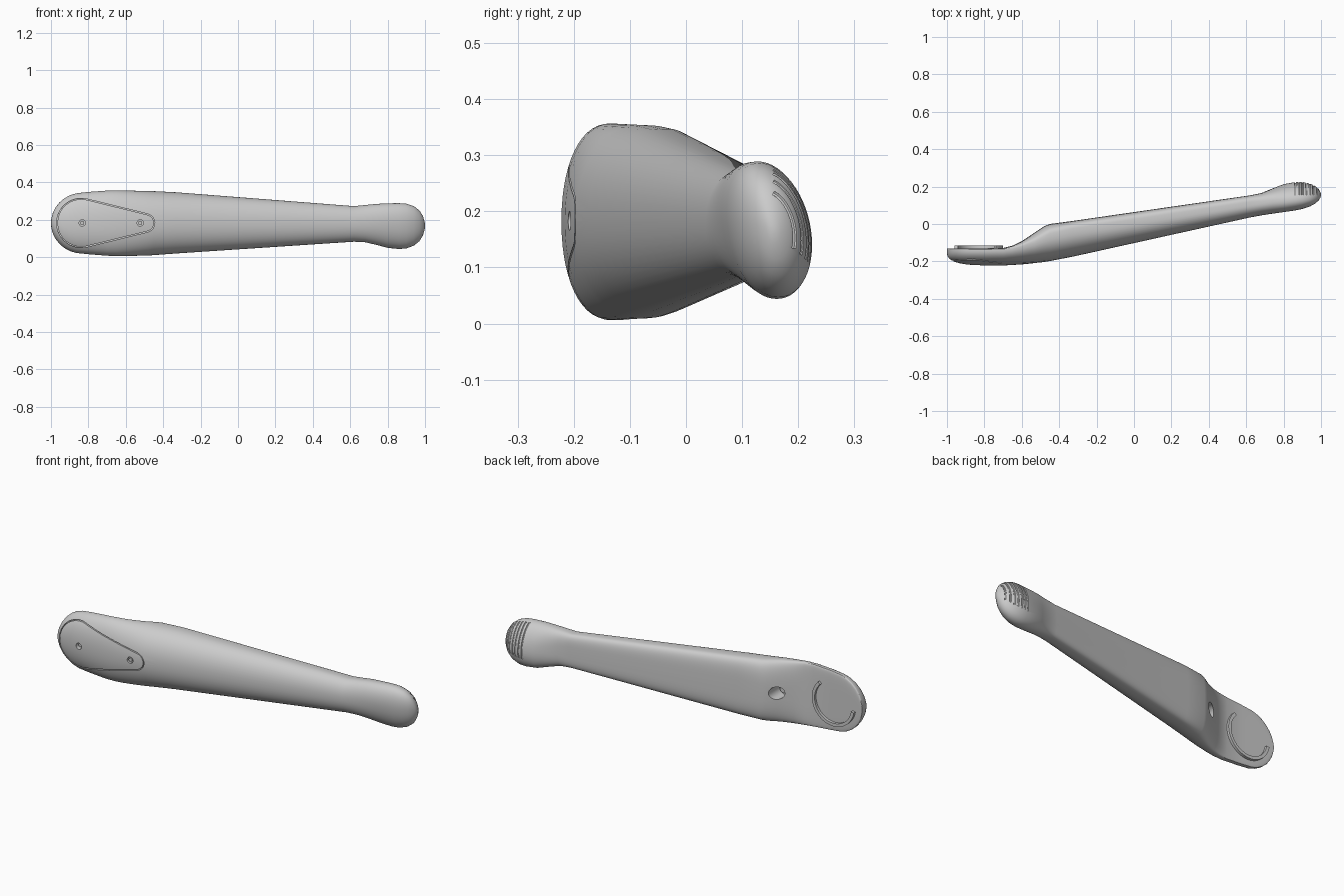
import bpy, bmesh
from math import sin, cos, pi, radians, acos, copysign

if "Cube" in bpy.data.objects:
    bpy.data.objects.remove(bpy.data.objects["Cube"])

N = 56


def loft(name, rings, closed=False):
    """Skin a list of equal-sized point rings, capping the ends if open."""
    bm = bmesh.new()
    vs = [[bm.verts.new(p) for p in r] for r in rings]
    n = len(rings[0])
    for i in range(len(vs) if closed else len(vs) - 1):
        a, b = vs[i], vs[(i + 1) % len(vs)]
        for k in range(n):
            bm.faces.new((a[k], a[(k + 1) % n], b[(k + 1) % n], b[k]))
    if not closed:
        bm.faces.new(vs[0])
        bm.faces.new(vs[-1])
    bmesh.ops.recalc_face_normals(bm, faces=bm.faces)
    me = bpy.data.meshes.new(name)
    bm.to_mesh(me)
    bm.free()
    ob = bpy.data.objects.new(name, me)
    bpy.context.collection.objects.link(ob)
    return ob


def band(name, path, width, y0, y1, closed=False):
    """Rectangular band along a path of (cx, cz, radius, angle) in the xz plane."""
    rings = []
    for cx, cz, r, a in path:
        o = (cx + r * cos(a), cz + r * sin(a))
        i = (cx + (r - width) * cos(a), cz + (r - width) * sin(a))
        rings.append([(o[0], y0, o[1]), (i[0], y0, i[1]),
                      (i[0], y1, i[1]), (o[0], y1, o[1])])
    return loft(name, rings, closed)


def cylinder(name, x, z, r, y0, y1, n=24):
    return loft(name, [[(x + r * cos(2 * pi * k / n), y, z + r * sin(2 * pi * k / n))
                        for k in range(n)] for y in (y0, y1)])


# Body stations: x, z low, z high, y front, y widest, y back, back squareness
stations = []
for d in (87, 80, 70, 60, 48, 36, 24, 12):      # rounded pivot end
    c, s = cos(radians(d)), sin(radians(d))
    stations.append((-0.83 - 0.17 * s, 0.182 - 0.163 * c, 0.182 + 0.163 * c,
                     -0.15 - 0.07 * c ** 0.7, -0.14, -0.13, 5))
stations += [
    (-0.80, 0.016, 0.349, -0.222, -0.14, -0.13, 5),
    (-0.70, 0.008, 0.356, -0.222, -0.138, -0.128, 5),
    (-0.65, 0.006, 0.357, -0.219, -0.132, -0.116, 4),
    (-0.60, 0.006, 0.356, -0.216, -0.12, -0.092, 3),
    (-0.53, 0.008, 0.355, -0.209, -0.10, -0.045, 2.8),
    (-0.48, 0.009, 0.354, -0.203, -0.08, -0.012, 3),
    (-0.45, 0.011, 0.353, -0.198, -0.07, 0.0, 3.4),
    (-0.33, 0.020, 0.347, -0.175, -0.045, 0.016, 4),
    (0.62, 0.083, 0.273, 0.035, 0.10, 0.153, 4),
    (0.68, 0.080, 0.279, 0.046, 0.11, 0.165, 3.2),
    (0.74, 0.066, 0.285, 0.056, 0.125, 0.188, 2.6),
    (0.80, 0.050, 0.288, 0.066, 0.138, 0.210, 2.2),
    (0.86, 0.044, 0.289, 0.075, 0.145, 0.222, 2),
    (0.90, 0.047, 0.286, 0.083, 0.148, 0.223, 2),
    (0.94, 0.062, 0.273, 0.096, 0.150, 0.215, 2),
    (0.97, 0.086, 0.250, 0.112, 0.152, 0.201, 2),
    (0.988, 0.115, 0.222, 0.128, 0.153, 0.185, 2),
    (0.997, 0.143, 0.193, 0.143, 0.154, 0.169, 2),
    (1.0, 0.160, 0.176, 0.150, 0.155, 0.160, 2)]


def section(x, a):
    """Point on the body at x; angle a = 0 top, pi/2 back, pi bottom."""
    for p, q in zip(stations, stations[1:]):
        if x <= q[0]:
            break
    t = max(0, (x - p[0]) / (q[0] - p[0]))
    _, lo, hi, yf, ym, yb, n = [u + (v - u) * t for u, v in zip(p, q)]
    c, s = cos(a), sin(a)
    if s < 0:
        n, yb = 2.15, yf
    h = (hi - lo) / 2
    dz = h * copysign(abs(c) ** (2 / n), c)
    y = ym + (yb - ym) * abs(s) ** (2 / n)
    lean = 0.14 * min(1, max(0, (x - 0.66) / 0.14))   # grip tilts back at the bottom
    return (x, y - lean * dz, (lo + hi) / 2 + dz)


arm = loft("lever_arm", [[section(s[0], 2 * pi * k / N) for k in range(N)]
                         for s in stations])

cutters = []

# Teardrop seam of the front cover plate
c1, r1, c2, r2 = -0.838, 0.132, -0.495, 0.05
th = acos((r1 - r2) / (c2 - c1))
path = [(c1, 0.183, r1, th + (2 * pi - 2 * th) * k / 32) for k in range(33)]
path += [(c2, 0.183, r2, -th + 2 * th * k / 16) for k in range(17)]
cutters.append(band("plate_seam_cutter", path, 0.005, -0.3, -0.178, True))

# Screw holes in the plate and recess on the back slope
screws = (-0.833, -0.523)
for x in screws:
    cutters.append(cylinder("screw_hole_cutter", x, 0.183, 0.017, -0.3, -0.195))
cutters.append(cylinder("back_recess_cutter", -0.53, 0.183, 0.035, 0.1, -0.12))

# Curved finger grooves across the back of the grip
for i in range(7):
    x = 0.862 + 0.0195 * i
    rings = []
    for k in range(25):
        a = radians(18 + 102 * k / 24)
        _, y, z = section(x, a)
        _, ya, za = section(x, a - 0.02)
        _, yb, zb = section(x, a + 0.02)
        ty, tz = yb - ya, zb - za
        m = (ty * ty + tz * tz) ** 0.5
        ny, nz = -tz / m, ty / m
        r = 0.0048
        rings.append([(x + r * cos(j * pi / 4), y + r * sin(j * pi / 4) * ny,
                       z + r * sin(j * pi / 4) * nz) for j in range(8)])
    cutters.append(loft("grip_groove_cutter", rings))

# Apply the cuts
bpy.context.view_layer.objects.active = arm
for c in cutters:
    mod = arm.modifiers.new("cut", 'BOOLEAN')
    mod.operation, mod.solver, mod.object = 'DIFFERENCE', 'EXACT', c
    bpy.ops.object.modifier_apply(modifier=mod.name)
    bpy.data.objects.remove(c)

# Screw heads, recessed screw and the C-shaped pivot ridge
parts = [arm]
for x in screws:
    parts.append(cylinder("screw_head", x, 0.183, 0.011, -0.205, -0.18))
parts.append(cylinder("recess_screw", -0.53, 0.183, 0.018, -0.13, -0.10))
path = [(-0.83, 0.183, 0.131, radians(45 - 215 * k / 40)) for k in range(41)]
parts.append(band("pivot_ridge", path, 0.017, -0.14, -0.115))

bpy.ops.object.select_all(action='DESELECT')
for p in parts:
    p.select_set(True)
bpy.ops.object.shade_smooth_by_angle(angle=radians(32))
